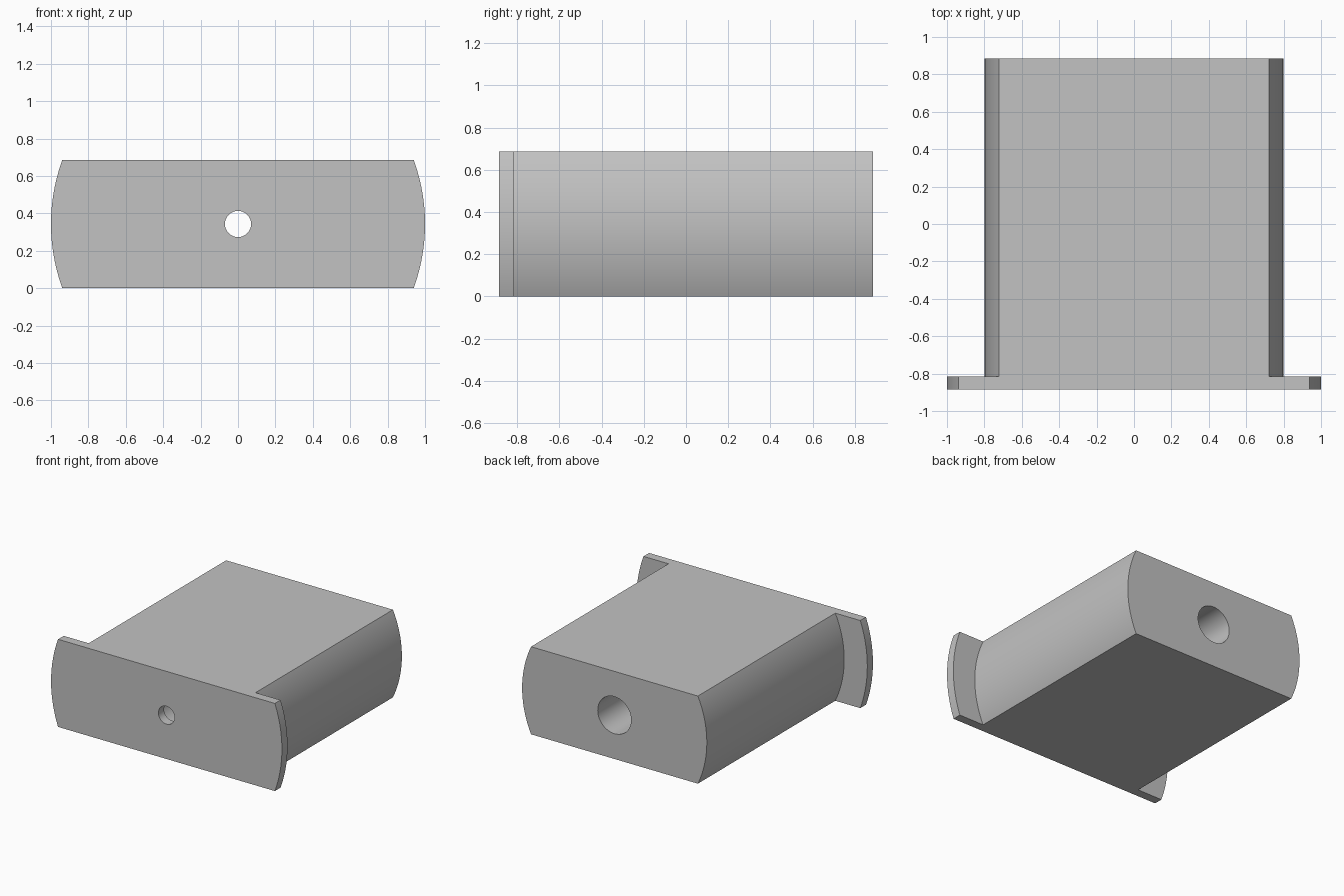
import bpy
import math

cube = bpy.data.objects.get("Cube")
if cube:
    bpy.data.objects.remove(cube, do_unlink=True)

HEIGHT = 0.686
MID = HEIGHT / 2
FRONT, BACK = -0.885, 0.885
FLANGE_BACK = FRONT + 0.07

grey = bpy.data.materials.new("plain grey")
grey.use_nodes = True
colour = (0.54, 0.54, 0.54, 1)
grey.diffuse_color = colour
grey.node_tree.nodes["Principled BSDF"].inputs["Base Color"].default_value = colour


def rod(name, radius, y0, y1, sides=128):
    """Cylinder lying along y, centred at mid height."""
    bpy.ops.mesh.primitive_cylinder_add(
        vertices=sides, radius=radius, depth=y1 - y0,
        location=(0, (y0 + y1) / 2, MID), rotation=(math.pi / 2, 0, 0))
    ob = bpy.context.object
    ob.name = name
    ob.data.materials.append(grey)
    bpy.ops.object.transform_apply(location=True, rotation=True, scale=True)
    return ob


def combine(target, tool, operation):
    """Apply a boolean to the target and discard the tool."""
    mod = target.modifiers.new(tool.name, "BOOLEAN")
    mod.operation = operation
    mod.solver = "EXACT"
    mod.object = tool
    bpy.ops.object.select_all(action="DESELECT")
    target.select_set(True)
    bpy.context.view_layer.objects.active = target
    bpy.ops.object.modifier_apply(modifier=mod.name)
    bpy.data.objects.remove(tool, do_unlink=True)


# Round body with a wider front flange
plug = rod("flanged_plug", 1.0, FRONT, FLANGE_BACK)
combine(plug, rod("body", 0.8, FRONT + 0.03, BACK), "UNION")

# Flat top and bottom
bpy.ops.mesh.primitive_cube_add(size=1, location=(0, 0, MID))
slab = bpy.context.object
slab.name = "flat_slab"
slab.scale = (3, 3, HEIGHT)
bpy.ops.object.transform_apply(location=True, rotation=True, scale=True)
slab.data.materials.append(grey)
combine(plug, slab, "INTERSECT")

# Wide bore from the back, narrow hole through the flange
combine(plug, rod("wide_bore", 0.145, FLANGE_BACK, BACK + 0.1, 64), "DIFFERENCE")
combine(plug, rod("narrow_hole", 0.07, FRONT - 0.1, FLANGE_BACK + 0.1, 64), "DIFFERENCE")

plug.select_set(True)
bpy.context.view_layer.objects.active = plug
bpy.ops.object.shade_smooth_by_angle(angle=math.radians(30))
